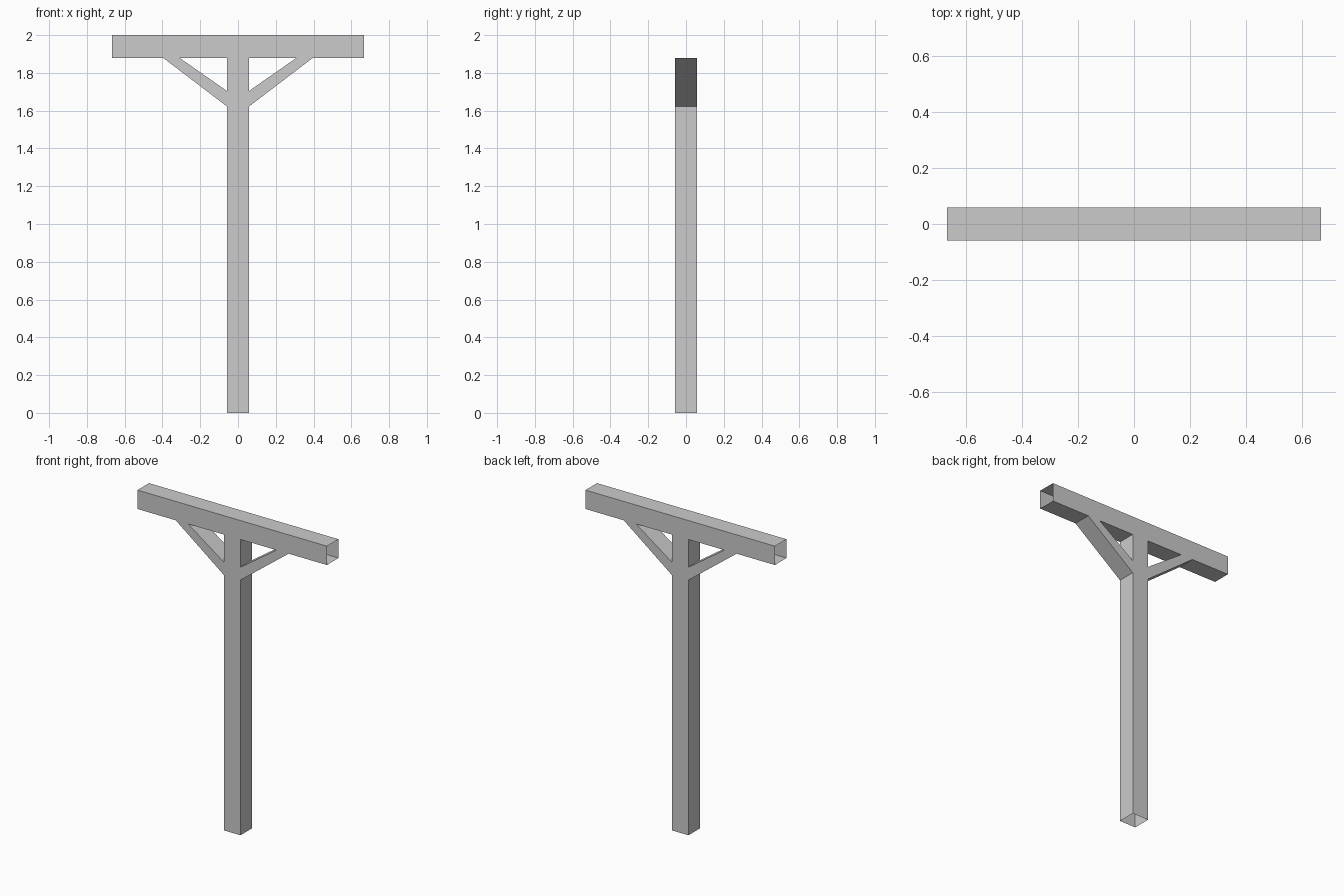
import bpy
import bmesh
from mathutils import Vector

cube = bpy.data.objects.get("Cube")
if cube:
    bpy.data.objects.remove(cube, do_unlink=True)

HALF = 0.058        # half thickness of every timber
TOP = 2.0
UNDER = 1.88        # underside of the beam
BEAM_END = 0.666

grey = bpy.data.materials.new("plain_grey")
grey.use_nodes = True
colour = (0.6, 0.6, 0.6, 1)
grey.diffuse_color = colour
grey.node_tree.nodes["Principled BSDF"].inputs["Base Color"].default_value = colour


def tube(name, start, end):
    """Four-sided shell with open ends, joining two matching rings of corners."""
    bm = bmesh.new()
    a = [bm.verts.new(p) for p in start]
    b = [bm.verts.new(p) for p in end]
    for i in range(4):
        j = (i + 1) % 4
        bm.faces.new((a[i], a[j], b[j], b[i]))
    # make every face point away from the middle of the timber
    centre = sum((v.co for v in bm.verts), Vector()) / len(bm.verts)
    bm.normal_update()
    for f in bm.faces:
        if f.normal.dot(f.calc_center_median() - centre) < 0:
            f.normal_flip()
    mesh = bpy.data.meshes.new(name)
    bm.to_mesh(mesh)
    bm.free()
    mesh.materials.append(grey)
    obj = bpy.data.objects.new(name, mesh)
    bpy.context.collection.objects.link(obj)


def ring_xz(p, q):
    """Ring of corners across the depth, from point p to point q in x and z."""
    return [(p[0], -HALF, p[1]), (q[0], -HALF, q[1]),
            (q[0], HALF, q[1]), (p[0], HALF, p[1])]


# Upright post
tube("post", ring_xz((-HALF, 0), (HALF, 0)),
     ring_xz((-HALF, UNDER), (HALF, UNDER)))

# Cross beam
tube("beam", ring_xz((-BEAM_END, UNDER), (-BEAM_END, TOP)),
     ring_xz((BEAM_END, UNDER), (BEAM_END, TOP)))

# Slanted braces on both sides
for side, s in (("left", 1), ("right", -1)):
    tube(side + "_brace",
         ring_xz((s * HALF, 1.622), (s * HALF, 1.704)),
         ring_xz((s * 0.397, UNDER), (s * 0.31, UNDER)))
